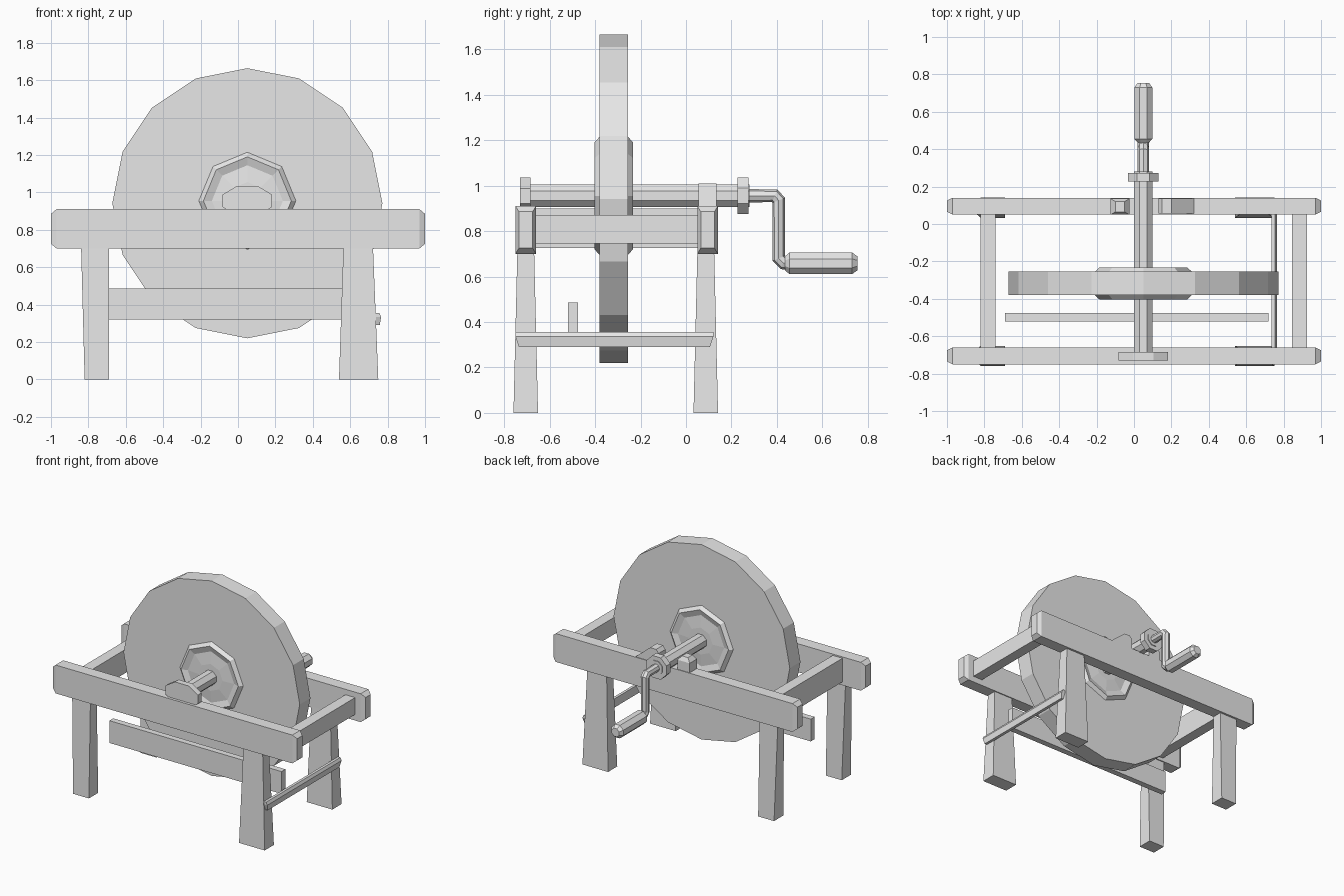
import bpy, bmesh
from math import sin, cos, pi

if "Cube" in bpy.data.objects:
    bpy.data.objects.remove(bpy.data.objects["Cube"])

grey = bpy.data.materials.new("plain_grey")
grey.use_nodes = True
grey.diffuse_color = (0.8, 0.8, 0.8, 1)
grey.node_tree.nodes["Principled BSDF"].inputs["Base Color"].default_value = (0.8, 0.8, 0.8, 1)

AXLE_X, AXLE_Z = 0.05, 0.955


def loft(name, rings):
    """Skin a row of equal-count rings and cap both ends."""
    bm = bmesh.new()
    rows = [[bm.verts.new(p) for p in ring] for ring in rings]
    n = len(rows[0])
    for a, b in zip(rows, rows[1:]):
        for i in range(n):
            j = (i + 1) % n
            bm.faces.new((a[i], a[j], b[j], b[i]))
    bm.faces.new(rows[0])
    bm.faces.new(rows[-1])
    bmesh.ops.recalc_face_normals(bm, faces=bm.faces)
    mesh = bpy.data.meshes.new(name)
    bm.to_mesh(mesh)
    bm.free()
    mesh.materials.append(grey)
    obj = bpy.data.objects.new(name, mesh)
    bpy.context.collection.objects.link(obj)
    return obj


def beam(name, *sections):
    """Stack of rectangles (x0, x1, y0, y1, z)."""
    return loft(name, [[(a, c, z), (b, c, z), (b, d, z), (a, d, z)]
                       for a, b, c, d, z in sections])


def box(name, x0, x1, y0, y1, z0, z1):
    return beam(name, (x0, x1, y0, y1, z0), (x0, x1, y0, y1, z1))


def turned(name, profile, sides=8, z=AXLE_Z, flat_top=False, stretch=1):
    """Faceted turning along y from (y, radius) pairs."""
    off = pi / sides if flat_top else 0
    k = 1 / cos(pi / sides) if flat_top else 1
    rings = []
    for y, r in profile:
        rings.append([(AXLE_X + stretch * k * r * sin(2 * pi * i / sides + off), y,
                       z + k * r * cos(2 * pi * i / sides + off)) for i in range(sides)])
    return loft(name, rings)


# Long rails with chamfered ends
for name, y in (("front_rail", -0.705), ("back_rail", 0.095)):
    rings = []
    for x, hy, hz in ((-1, 0.03, 0.08), (-0.97, 0.045, 0.105),
                      (0.97, 0.045, 0.105), (1, 0.03, 0.08)):
        rings.append([(x, y + sy * hy, 0.805 + sz * hz)
                      for sy, sz in ((-1, -1), (1, -1), (1, 1), (-1, 1))])
    loft(name, rings)

# Legs: slim on one side, broad and flared on the other
for name, y in (("front", -0.705), ("back", 0.087)):
    beam(name + "_right_leg", (-0.82, -0.69, y - 0.054, y + 0.054, 0),
         (-0.84, -0.69, y - 0.036, y + 0.036, 0.75))
    beam(name + "_left_leg", (0.54, 0.75, y - 0.054, y + 0.054, 0),
         (0.565, 0.72, y - 0.036, y + 0.036, 0.75))

# Cross members
box("right_cross_rail", -0.82, -0.74, -0.68, 0.07, 0.725, 0.9)
box("left_cross_rail", 0.845, 0.925, -0.68, 0.07, 0.745, 0.87)
beam("left_low_bar", (0.735, 0.758, -0.735, 0.105, 0.29),
     (0.735, 0.765, -0.75, 0.12, 0.335), (0.735, 0.755, -0.75, 0.12, 0.355))
box("low_board", -0.69, 0.72, -0.52, -0.475, 0.32, 0.485)

# Grinding wheel and stepped hub
turned("stone_wheel", [(-0.38, 0.722), (-0.255, 0.722)], 16, 0.942)
turned("wheel_hub", [(-0.395, 0.1), (-0.387, 0.19), (-0.403, 0.235), (-0.375, 0.265),
                     (-0.26, 0.265), (-0.233, 0.235), (-0.248, 0.19), (-0.24, 0.1)])

# Axle with its end cap and collar
turned("axle", [(-0.7, 0.05), (0.28, 0.05)], flat_top=True)
turned("front_axle_cap", [(-0.73, 0.08), (-0.685, 0.08)], flat_top=True, stretch=1.65)
turned("axle_collar", [(0.227, 0.081), (0.274, 0.081)], flat_top=True)

# Bearing blocks on the back rail
beam("right_bearing_block", (-0.125, -0.025, 0.05, 0.135, 0.85),
     (-0.125, -0.025, 0.05, 0.135, 0.98), (-0.1, -0.05, 0.065, 0.12, 1.01))
horn = ((0.13, 0.85), (0.13, 0.985), (0.15, 1.01), (0.2, 1.01), (0.32, 0.91), (0.32, 0.85))
loft("left_bearing_block", [[(x, y, z) for x, z in horn] for y in (0.055, 0.135)])

# Crank arm
curve = bpy.data.curves.new("crank_arm", "CURVE")
curve.dimensions = "3D"
curve.bevel_depth = 0.03
curve.bevel_resolution = 2
curve.use_fill_caps = True
path = ((0.26, AXLE_Z), (0.39, AXLE_Z), (0.408, 0.935), (0.408, 0.68), (0.428, 0.66), (0.46, 0.66))
spline = curve.splines.new("POLY")
spline.points.add(len(path) - 1)
spline.use_smooth = False
for point, (y, z) in zip(spline.points, path):
    point.co = (AXLE_X, y, z, 1)
curve.materials.append(grey)
bpy.context.collection.objects.link(bpy.data.objects.new("crank_arm", curve))

# Crank handle
turned("crank_handle", [(0.435, 0.03), (0.455, 0.048), (0.73, 0.048), (0.755, 0.03)],
       z=0.658, flat_top=True)
